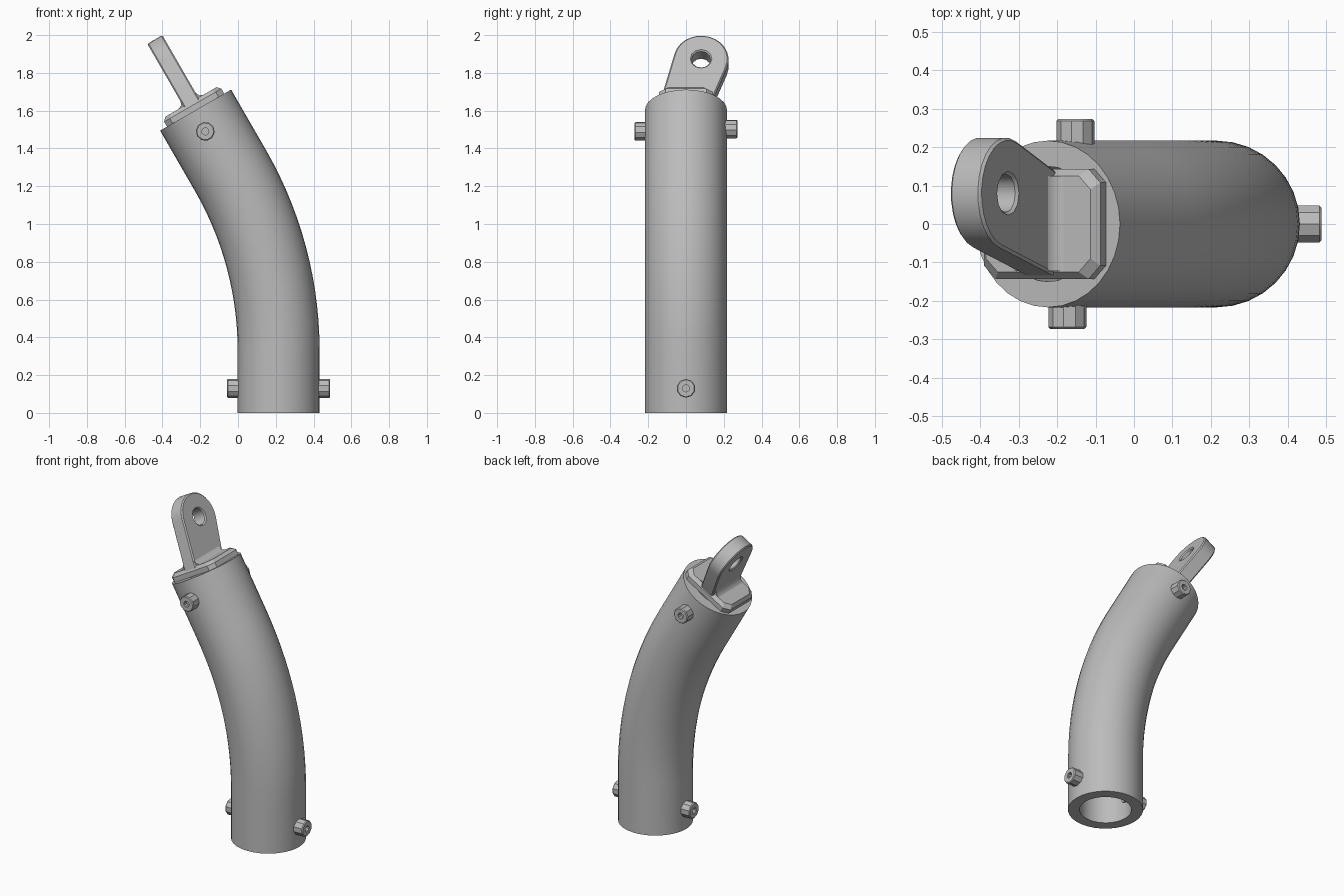
import bpy, bmesh
from math import sin, cos, pi, radians
from mathutils import Matrix, Vector

if "Cube" in bpy.data.objects:
    bpy.data.objects.remove(bpy.data.objects["Cube"])

metal = bpy.data.materials.new("plain_grey")
metal.use_nodes = True
GREY = (0.5, 0.5, 0.5, 1)
metal.diffuse_color = GREY
metal.node_tree.nodes["Principled BSDF"].inputs["Base Color"].default_value = GREY

TILT = radians(30)
BASE_X, R_OUT, R_IN = 0.215, 0.217, 0.15
START, BEND, END = 0.33, 1.91, 0.367   # straight foot, bend radius, straight neck
SIDES = 32


def finish(bm, name, matrix=Matrix(), smooth=32):
    bmesh.ops.recalc_face_normals(bm, faces=bm.faces)
    mesh = bpy.data.meshes.new(name)
    bm.to_mesh(mesh)
    bm.free()
    obj = bpy.data.objects.new(name, mesh)
    bpy.context.collection.objects.link(obj)
    obj.matrix_world = matrix
    dress(obj, smooth)
    return obj


def dress(obj, smooth):
    obj.data.materials.clear()
    obj.data.materials.append(metal)
    bpy.ops.object.select_all(action='DESELECT')
    obj.select_set(True)
    bpy.context.view_layer.objects.active = obj
    bpy.ops.object.shade_smooth_by_angle(angle=radians(smooth))


def skin(bm, rings, closed):
    """Join successive vertex rings with quads."""
    pairs = list(zip(rings, rings[1:]))
    if closed:
        pairs.append((rings[-1], rings[0]))
    for a, b in pairs:
        n = len(a)
        for i in range(n):
            bm.faces.new((a[i], a[(i + 1) % n], b[(i + 1) % n], b[i]))


# Centre line frames: straight foot, bend, straight neck
stations = [(Vector((BASE_X, 0, 0)), 0)]
STEPS = 14
for i in range(STEPS + 1):
    a = TILT * i / STEPS
    stations.append((Vector((BASE_X - BEND * (1 - cos(a)), 0, START + BEND * sin(a))), a))
axis = Vector((-sin(TILT), 0, cos(TILT)))
top = stations[-1][0] + axis * END
stations.append((top, TILT))
cap = Matrix.Translation(top) @ Matrix.Rotation(-TILT, 4, 'Y')

# Bent hollow tube
bm = bmesh.new()
rings = []
walls = [(s, R_OUT) for s in stations] + [(s, R_IN) for s in reversed(stations)]
for (centre, angle), radius in walls:
    frame = Matrix.Translation(centre) @ Matrix.Rotation(-angle, 4, 'Y')
    ring = []
    for k in range(SIDES):
        t = 2 * pi * k / SIDES
        ring.append(bm.verts.new(frame @ Vector((radius * cos(t), radius * sin(t), 0))))
    rings.append(ring)
skin(bm, rings, True)
finish(bm, "bent_tube")


# Clamp bolts with recessed sockets, turned around their own axis
def bolt(name, matrix):
    profile = [(0.019, 0.245), (0.019, 0.273), (0.045, 0.273), (0.05, 0.268),
               (0.05, 0.2), (0.025, 0.2), (0.025, 0.14)]
    count = 10
    bm = bmesh.new()
    rings = [[bm.verts.new((r * cos(2 * pi * k / count), r * sin(2 * pi * k / count), h))
              for k in range(count)] for r, h in profile]
    skin(bm, rings, False)
    bm.faces.new(rings[0])
    bm.faces.new(rings[-1])
    finish(bm, name, matrix)


foot = Matrix.Translation((BASE_X, 0, 0.13))
for side, label in ((1, "left"), (-1, "right")):
    bolt("lower_bolt_" + label, foot @ Matrix.Rotation(side * pi / 2, 4, 'Y'))
for side, label in ((1, "back"), (-1, "front")):
    place = cap @ Matrix.Translation((side * 0.012, 0, -0.123))
    bolt("upper_bolt_" + label, place @ Matrix.Rotation(-side * pi / 2, 4, 'X'))

# Mounting plate with clipped corners and a chamfered rim
PLATE_U, PLATE_V, PLATE_T, CLIP = 0.175, 0.143, 0.05, 0.035
bm = bmesh.new()
rings = []
for height, inset in ((0, 0), (0.03, 0), (PLATE_T, 0.018)):
    u, v = PLATE_U - inset, PLATE_V - inset
    outline = []
    for su, sv in ((1, 1), (-1, 1), (-1, -1), (1, -1)):
        pair = [(su * u, sv * (v - CLIP)), (su * (u - CLIP), sv * v)]
        outline += pair if su * sv > 0 else pair[::-1]
    rings.append([bm.verts.new((x, y, height)) for x, y in outline])
skin(bm, rings, False)
bm.faces.new(rings[0])
bm.faces.new(rings[-1])
finish(bm, "mounting_plate", cap, 20)

# Leaning eye tab with a pin hole, as a filled and bevelled outline
EYE_Y, EYE_T, EYE_R, HOLE_R, HALF = 0.08, 0.287, 0.145, 0.05, 0.046
arc = [radians(-21 + 187 * i / 14) for i in range(15)]
outer = [(EYE_Y + EYE_R * cos(a), EYE_T + EYE_R * sin(a)) for a in arc]
outer += [(-0.137, 0.03), (0.137, 0.03)]
hole = [(EYE_Y + HOLE_R * cos(2 * pi * k / 12), EYE_T + HOLE_R * sin(2 * pi * k / 12))
        for k in range(12)]
curve = bpy.data.curves.new("eye_tab", 'CURVE')
curve.dimensions = '2D'
curve.fill_mode = 'BOTH'
for points in (outer, hole):
    spline = curve.splines.new('POLY')
    spline.points.add(len(points) - 1)
    for p, (x, y) in zip(spline.points, points):
        p.co = (x, y, 0, 1)
    spline.use_cyclic_u = True
BEVEL = 0.007
curve.extrude = HALF - BEVEL
curve.bevel_depth = BEVEL
curve.bevel_resolution = 0
curve.offset = -BEVEL
tab = bpy.data.objects.new("eye_tab", curve)
bpy.context.collection.objects.link(tab)
upright = Matrix(((0, 0, 1, 0), (1, 0, 0, 0), (0, 1, 0, 0), (0, 0, 0, 1)))
tab.matrix_world = cap @ upright
bpy.ops.object.select_all(action='DESELECT')
tab.select_set(True)
bpy.context.view_layer.objects.active = tab
bpy.ops.object.convert(target='MESH')
dress(bpy.context.view_layer.objects.active, 32)

# Fillets where the tab meets the plate
for side, label in ((1, "left"), (-1, "right")):
    bm = bmesh.new()
    section = [(HALF - 0.01, 0.045), (HALF + 0.03, 0.045), (HALF + 0.03, PLATE_T),
               (HALF + 0.009, PLATE_T + 0.009), (HALF, PLATE_T + 0.03),
               (HALF - 0.01, PLATE_T + 0.03)]
    rings = [[bm.verts.new((side * u, y, t)) for u, t in section] for y in (-0.122, 0.125)]
    skin(bm, rings, False)
    for ring in rings:
        bm.faces.new(ring)
    finish(bm, "tab_fillet_" + label, cap, 50)
